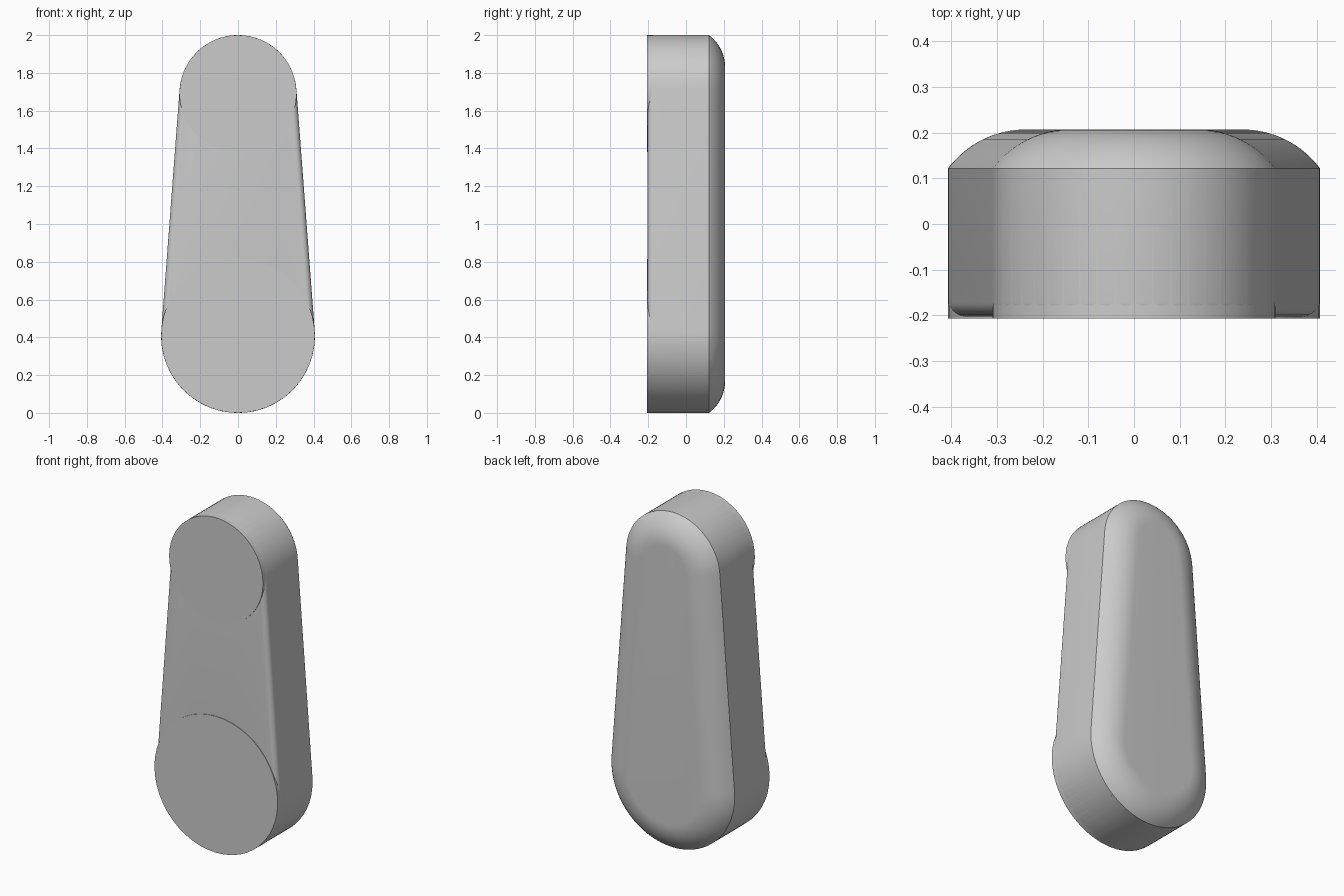
import bpy, bmesh
from math import sin, cos, asin, pi

if "Cube" in bpy.data.objects:
    bpy.data.objects.remove(bpy.data.objects["Cube"])

# One plain grey material
grey = bpy.data.materials.new("plain grey")
grey.use_nodes = True
colour = (0.6, 0.6, 0.6, 1)
grey.diffuse_color = colour
grey.node_tree.nodes["Principled BSDF"].inputs["Base Color"].default_value = colour

LOW_R, TOP_R = 0.407, 0.31
LOW_Z, TOP_Z = LOW_R, 2 - TOP_R
TILT = asin((LOW_R - TOP_R) / (TOP_Z - LOW_Z))
STEPS = 48


def arc(radius, z, start, end):
    angles = [start + (end - start) * i / STEPS for i in range(STEPS + 1)]
    return [(radius * cos(a), z + radius * sin(a)) for a in angles]


def outline(inset):
    """Two end arcs joined by their common tangents."""
    return (arc(TOP_R - inset, TOP_Z, TILT, pi - TILT)
            + arc(LOW_R - inset, LOW_Z, pi - TILT, 2 * pi + TILT))


def loft(name, rings):
    """Skin a stack of (y, points) rings and cap both ends."""
    bm = bmesh.new()
    loops = [[bm.verts.new((x, y, z)) for x, z in pts] for y, pts in rings]
    for a, b in zip(loops, loops[1:]):
        for i in range(len(a)):
            j = (i + 1) % len(a)
            bm.faces.new((a[i], a[j], b[j], b[i]))
    bm.faces.new(loops[0])
    bm.faces.new(loops[-1])
    bmesh.ops.recalc_face_normals(bm, faces=bm.faces)
    mesh = bpy.data.meshes.new(name)
    bm.to_mesh(mesh)
    bm.free()
    obj = bpy.data.objects.new(name, mesh)
    bpy.context.collection.objects.link(obj)
    mesh.materials.append(grey)
    bpy.ops.object.select_all(action="DESELECT")
    obj.select_set(True)
    bpy.context.view_layer.objects.active = obj
    bpy.ops.object.shade_smooth_by_angle(angle=pi / 6)


# Tapered arm: softened front edge, straight wall, domed back edge
FRONT, BACK, SHOULDER = -0.203, 0.207, 0.122
FILLET, DOME_R, DOME_W = 0.03, 0.2125, 0.17
rings = []
for i in range(9):
    a = pi / 2 * i / 8
    rings.append((FRONT + FILLET * (1 - cos(a)), outline(FILLET * (1 - sin(a)))))
sweep = asin(DOME_W / DOME_R)
for i in range(17):
    a = sweep * (1 - i / 16)
    rings.append((BACK - DOME_R * (1 - cos(a)),
                  outline(DOME_W - DOME_R * sin(a))))
loft("tapered_arm", rings)

# Flat round bosses standing slightly proud of the front
for name, radius, z in (("lower_boss", LOW_R, LOW_Z), ("upper_boss", TOP_R, TOP_Z)):
    circle = arc(radius, z, 0, 2 * pi)[:-1]
    loft(name, [(-0.207, circle), (SHOULDER - 0.012, circle)])
